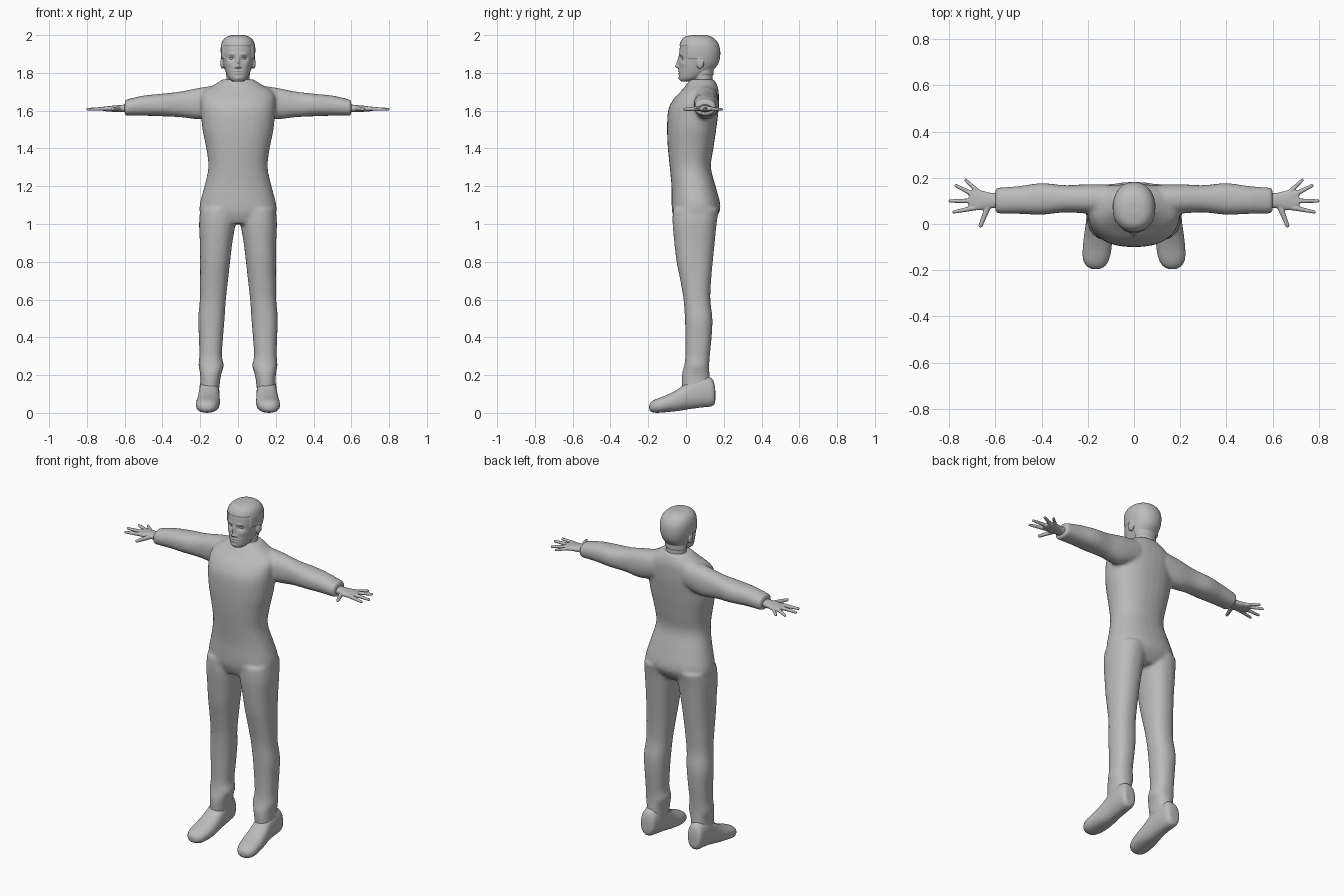
import bpy, bmesh, math
from mathutils import Vector, Matrix

cube = bpy.data.objects.get("Cube")
if cube:
    bpy.data.objects.remove(cube, do_unlink=True)

grey = bpy.data.materials.new("plain_grey")
grey.use_nodes = True
grey.diffuse_color = (0.5, 0.5, 0.5, 1)
grey.node_tree.nodes["Principled BSDF"].inputs["Base Color"].default_value = (0.5, 0.5, 0.5, 1)


def spline(rows, steps=4):
    """Smoothly fill in sections between the given ones."""
    out = []
    for i in range(len(rows) - 1):
        quad = [rows[max(i - 1, 0)], rows[i], rows[i + 1], rows[min(i + 2, len(rows) - 1)]]
        for k in range(steps):
            t = k / steps
            out.append([b + 0.5 * t * (c - a + t * (2*a - 5*b + 4*c - d + t * (3*(b - c) + d - a)))
                        for a, b, c, d in zip(*quad)])
    return out + [list(rows[-1])]


def loft(bm, axis, rows, side=1, power=2.3, segs=32):
    """Rounded sections (position, low/high, low/high) strung along one axis."""
    others = [k for k in range(3) if k != axis]
    rings = []
    for t, a0, a1, b0, b1 in spline(rows):
        ring = []
        for s in range(segs):
            ang = 2 * math.pi * s / segs
            c, n = math.cos(ang), math.sin(ang)
            p = Vector()
            p[axis] = t
            p[others[0]] = (a0 + a1) / 2 + (a1 - a0) / 2 * math.copysign(abs(c) ** (2 / power), c)
            p[others[1]] = (b0 + b1) / 2 + (b1 - b0) / 2 * math.copysign(abs(n) ** (2 / power), n)
            p.x *= side
            ring.append(bm.verts.new(p))
        rings.append(ring)
    for lo, hi in zip(rings, rings[1:]):
        for s in range(segs):
            e = (s + 1) % segs
            bm.faces.new((lo[s], lo[e], hi[e], hi[s]))
    bm.faces.new(rings[0])
    bm.faces.new(rings[-1])


def ball(bm, centre, radii):
    bmesh.ops.create_uvsphere(bm, u_segments=16, v_segments=10, radius=1,
                              matrix=Matrix.Translation(centre) @ Matrix.Diagonal((*radii, 1)))


def finish(name, bm, voxel=None, smooth=0):
    """Make the object; optionally fuse its pieces into one smooth skin."""
    bmesh.ops.recalc_face_normals(bm, faces=bm.faces)
    mesh = bpy.data.meshes.new(name)
    bm.to_mesh(mesh)
    bm.free()
    obj = bpy.data.objects.new(name, mesh)
    bpy.context.scene.collection.objects.link(obj)
    if voxel:
        fuse = obj.modifiers.new("fuse", 'REMESH')
        fuse.mode, fuse.voxel_size = 'VOXEL', voxel
        relax = obj.modifiers.new("relax", 'SMOOTH')
        relax.factor, relax.iterations = 0.5, smooth
        bpy.context.view_layer.update()
        graph = bpy.context.evaluated_depsgraph_get()
        baked = bpy.data.meshes.new_from_object(obj.evaluated_get(graph))
        obj.modifiers.clear()
        obj.data = baked
    obj.data.materials.clear()
    obj.data.materials.append(grey)
    for p in obj.data.polygons:
        p.use_smooth = True
    return obj


# Suit: torso, sleeves and trousers in one skin
torso = [(z, -w, w, y0, y1) for z, w, y0, y1 in (
    (1.0, .13, -.05, .13), (1.05, .195, -.07, .17), (1.1, .203, -.076, .182),
    (1.2, .178, -.077, .157), (1.3, .157, -.086, .132), (1.4, .168, -.096, .145),
    (1.5, .188, -.1, .16), (1.6, .197, -.095, .172), (1.66, .198, -.067, .174),
    (1.7, .185, -.03, .173), (1.735, .13, 0, .165), (1.765, .083, .02, .15))]
sleeve = [(.1, .04, .17, 1.58, 1.735), (.2, .045, .172, 1.555, 1.722), (.3, .05, .168, 1.565, 1.702),
          (.4, .04, .177, 1.57, 1.69), (.5, .044, .164, 1.573, 1.68), (.6, .045, .157, 1.573, 1.657)]
trouser = [(1.08, .01, .2, -.07, .175), (1.0, .014, .206, -.071, .162), (.9, .03, .202, -.062, .152),
           (.8, .042, .201, -.05, .142), (.7, .053, .201, -.03, .133), (.6, .064, .202, -.013, .129),
           (.5, .071, .211, -.006, .14), (.4, .079, .207, -.003, .136), (.3, .085, .205, -.003, .126),
           (.25, .075, .209, -.01, .123), (.2, .09, .2, -.022, .125), (.12, .1, .2, -.02, .13)]
bm = bmesh.new()
loft(bm, 2, torso)
for side in (1, -1):
    loft(bm, 0, sleeve, side)
    loft(bm, 2, trouser, side)
finish("suit", bm, 0.009, 8)

# Shoes, heel to toe
shoe = [(.155, .13, .185, .055, .125), (.14, .11, .2, .035, .18), (.08, .1, .205, .028, .2),
        (.02, .098, .207, .02, .175), (-.04, .096, .215, .01, .128), (-.1, .096, .222, .004, .096),
        (-.15, .106, .222, 0, .077), (-.18, .122, .208, .003, .062), (-.195, .145, .185, .015, .045)]

# Hands: palm plus five fingers as (base x, base y, tip x, tip y, radius)
palm = [(.56, .068, .132, 1.588, 1.638), (.62, .068, .135, 1.593, 1.63), (.66, .06, .145, 1.594, 1.627),
        (.7, .06, .147, 1.597, 1.622), (.715, .07, .138, 1.6, 1.62)]
fingers = ((.63, .08, .664, -.007, .014), (.69, .07, .78, .052, .012), (.69, .1, .796, .1, .012),
           (.69, .125, .77, .166, .012), (.67, .135, .728, .19, .011))
for side, word in ((1, "left"), (-1, "right")):
    bm = bmesh.new()
    loft(bm, 1, shoe, side)
    finish(word + "_shoe", bm, 0.008, 4)
    bm = bmesh.new()
    loft(bm, 0, palm, side)
    for x0, y0, x1, y1, r in fingers:
        for k in range(17):
            t = k / 16
            size = r * (1 - 0.35 * t)
            ball(bm, (side * (x0 + (x1 - x0) * t), y0 + (y1 - y0) * t, 1.611 - .004 * t), (size,) * 3)
    finish(word + "_hand", bm, 0.004, 3)

# Head, neck and ears
skull = [(z, -w, w, y0, y1) for z, w, y0, y1 in (
    (1.755, .028, -.028, .03), (1.77, .048, -.035, .07), (1.8, .063, -.038, .12),
    (1.83, .073, -.038, .152), (1.86, .08, -.037, .17), (1.9, .086, -.036, .177),
    (1.94, .086, -.032, .172), (1.97, .076, -.02, .155), (1.988, .055, .0, .13), (1.996, .025, .04, .1))]
neck = [(1.68, -.06, .06, .045, .15), (1.74, -.06, .06, .04, .143), (1.83, -.06, .06, .05, .14)]
bm = bmesh.new()
loft(bm, 2, skull, power=2.2)
loft(bm, 2, neck, power=2)
for side in (1, -1):
    ball(bm, (side * .083, .073, 1.85), (.011, .018, .03))
head = finish("head", bm, 0.004, 5)

# Facial relief: (x, z, width, height, push along y)
relief = ((.034, 1.877, .015, .011, .013), (.03, 1.9, .022, .007, -.004), (.05, 1.848, .016, .014, -.004),
          (0, 1.834, .011, .009, -.02), (0, 1.853, .008, .013, -.014), (0, 1.875, .008, .014, -.006),
          (.014, 1.831, .006, .005, -.006), (0, 1.809, .018, .004, -.006), (0, 1.796, .016, .004, -.006),
          (0, 1.803, .018, .002, .003), (0, 1.772, .017, .01, -.005))
normals = [v.normal.copy() for v in head.data.vertices]
for v, n in zip(head.data.vertices, normals):
    x, y, z = v.co
    # Hair stands slightly proud of the face
    hairline = 1.945 if y < .01 else 1.875 if y < .085 else 1.79
    if z > hairline and abs(x) < .09:
        v.co += n * .005
    elif n.y < -.1 and y < .03:
        for fx, fz, w, h, push in relief:
            v.co.y += push * math.exp(-((abs(x) - fx) / w) ** 2 - ((z - fz) / h) ** 2)

# Eyes
for side, word in ((1, "left"), (-1, "right")):
    bm = bmesh.new()
    ball(bm, (side * .034, -.01, 1.877), (.013, .012, .009))
    finish(word + "_eye", bm)
